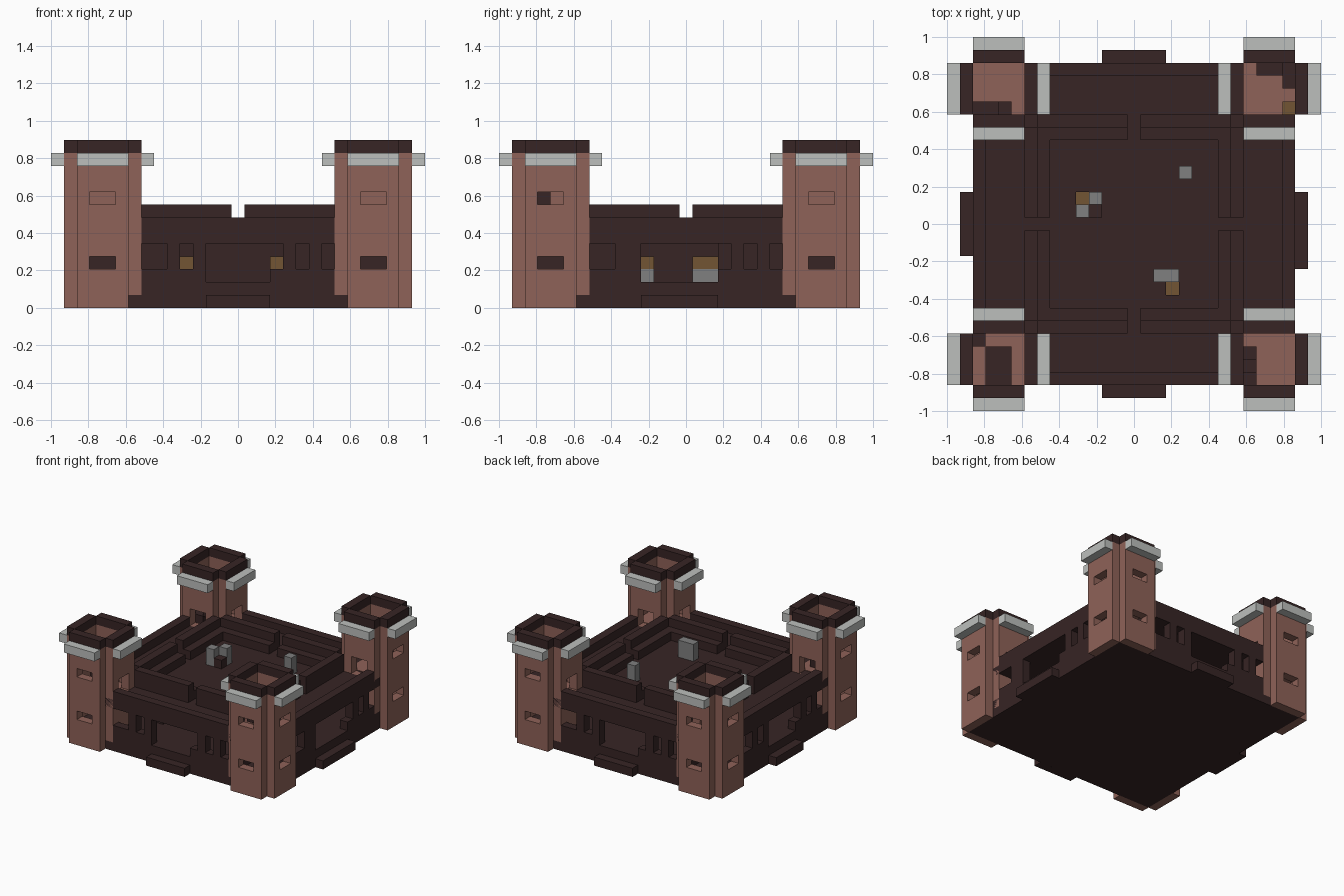
import bpy, bmesh
from mathutils import Matrix, Vector

if "Cube" in bpy.data.objects:
    bpy.data.objects.remove(bpy.data.objects["Cube"])

N = 29            # blocks along the longest side
U = 2 / N         # size of one block


def material(name, rgb):
    lin = [c / 12.92 if c < 0.04 else ((c + 0.055) / 1.055) ** 2.4 for c in rgb]
    m = bpy.data.materials.new(name)
    m.use_nodes = True
    m.diffuse_color = (*lin, 1)
    m.node_tree.nodes["Principled BSDF"].inputs["Base Color"].default_value = (*lin, 1)
    return m


CLAY = material("clay brick", (0.56, 0.385, 0.345))
DARK = material("dark brick", (0.215, 0.143, 0.143))
PALE = material("pale stone", (0.74, 0.75, 0.74))
STONE = material("grey stone", (0.5, 0.5, 0.5))
GOLD = material("gold fire", (0.45, 0.33, 0.2))


def blocks(name, mat, boxes, place=lambda x, y: (x, y)):
    """One object from boxes (x0, x1, y0, y1, z0, z1) in block units."""
    bm = bmesh.new()
    for x0, x1, y0, y1, z0, z1 in boxes:
        a, b = place(x0, y0), place(x1, y1)
        lo = Vector((min(a[0], b[0]), min(a[1], b[1]), z0))
        hi = Vector((max(a[0], b[0]), max(a[1], b[1]), z1))
        mid = (lo + hi) / 2 - Vector((N / 2, N / 2, 0))
        bmesh.ops.create_cube(bm, size=1, matrix=Matrix.Translation(mid * U)
                              @ Matrix.Diagonal((*((hi - lo) * U), 1)))
    mesh = bpy.data.meshes.new(name)
    bm.to_mesh(mesh)
    bm.free()
    mesh.materials.append(mat)
    bpy.context.collection.objects.link(bpy.data.objects.new(name, mesh))


def swap(boxes):
    return [(c, d, a, b, e, f) for a, b, c, d, e, f in boxes]


def pierced(y0, y1, bottom, holes):
    """Tower wall with centred openings at the given heights."""
    out, z = [], bottom
    for h0, h1 in holes:
        out += [(2, 6, y0, y1, z, h0), (2, 3, y0, y1, h0, h1), (5, 6, y0, y1, h0, h1)]
        z = h1
    return out + [(2, 6, y0, y1, z, 12)]


# Four corner towers, mirrored from the front right-hand one
steps = {
    "front_right": [(3, 5, 2, 5, 6, 7), (2, 3, 5, 6, 6, 8)],
    "front_left": [(5, 6, 2, 3, 9, 10), (5, 6, 3, 4, 8, 9), (5, 6, 4, 5, 7, 8)],
    "back_right": [(2, 4, 5, 6, 6, 7), (4, 5, 5, 6, 7, 8)],
    "back_left": [(3, 5, 2, 3, 7, 8), (2, 3, 2, 4, 9, 10)],
}
for label, inner_steps in steps.items():
    fx, fy = "left" in label, "back" in label

    def place(x, y, fx=fx, fy=fy):
        return (N - x if fx else x, N - y if fy else y)

    outer = pierced(1, 2, 0, [(3, 4), (8, 9)])
    inner = pierced(6, 7, 1, [(6, 8)])
    blocks(label + "_tower_walls", CLAY, outer + swap(outer) + inner + swap(inner), place)
    blocks(label + "_tower_floor", CLAY, [(2, 6, 2, 6, 4.9, 6.05)], place)
    lining = [(2, 6, 5.8, 6, 2, 4.9)]
    blocks(label + "_tower_lining", DARK, lining + swap(lining), place)
    rim = [(2, 6, 1, 2, 12, 13), (2, 6, 6, 7, 12, 13)]
    blocks(label + "_tower_rim", DARK, rim + swap(rim), place)
    band = [(2, 6, 0, 1, 11, 12), (2, 6, 7, 8, 11, 12)]
    blocks(label + "_tower_band", PALE, band + swap(band), place)
    blocks(label + "_tower_steps", DARK, inner_steps, place)
blocks("tower_lantern", GOLD, [(26, 27, 23, 24, 6, 9)])

# Floor and roof slabs, the roof open above the two fires
blocks("floor_slab", DARK, [(2, 27, 2, 27, 0, 2)])
blocks("roof_slab", DARK, [
    (2, 27, 2, 9, 5, 6), (2, 17, 9, 10, 5, 6), (18, 27, 9, 10, 5, 6),
    (2, 27, 10, 16, 5, 6), (2, 10, 16, 17, 5, 6), (11, 27, 16, 17, 5, 6),
    (2, 27, 17, 27, 5, 6)])

# Four sides: each built as the front and turned into place
sides = {
    "front": lambda x, y: (x, y),
    "right": lambda x, y: (N - y, x),
    "back": lambda x, y: (N - x, N - y),
    "left": lambda x, y: (y, N - x),
}
for label, turn in sides.items():
    g0 = 11 if label == "right" else 12      # entrance opening
    blocks(label + "_entrance_step", DARK, [(g0, 17, 1, 2, 0, 1)], turn)
    blocks(label + "_low_wall", DARK, [(7, g0, 2, 3, 2, 3), (17, 22, 2, 3, 2, 3)], turn)
    blocks(label + "_pillars", DARK,
           [(x, x + 1, 2, 3, 3, 5) for x in (9, g0 - 1, 18, 20)], turn)
    blocks(label + "_outer_wall", DARK, [(7, 22, 2, 3, 5, 7)], turn)
    blocks(label + "_inner_parapet", DARK,
           [(7, 14, 6, 7, 6, 8), (15, 22, 6, 7, 6, 8),
            (7, 14, 7, 8, 6, 7), (15, 22, 7, 8, 6, 7)], turn)

# Rooms inside the hall
blocks("hall_partitions", DARK, [(7, 22, 17, 18, 2, 5), (9, 10, 7, 22, 2, 5)])
blocks("hearths", STONE, [(10, 11, 15, 17, 2, 3), (17, 18, 9, 12, 2, 3)])
blocks("fires", GOLD, [(10, 11, 15, 17, 3, 4), (17, 18, 9, 12, 3, 4)])

# Chimneys standing on the roof
blocks("chimneys", STONE, [
    (10, 11, 15, 16, 5, 8), (11, 12, 16, 17, 5, 8),
    (16, 18, 10, 11, 5, 8), (18, 19, 18, 19, 5, 8)])
blocks("chimney_foot", DARK, [(11, 12, 15, 16, 5, 7)])
